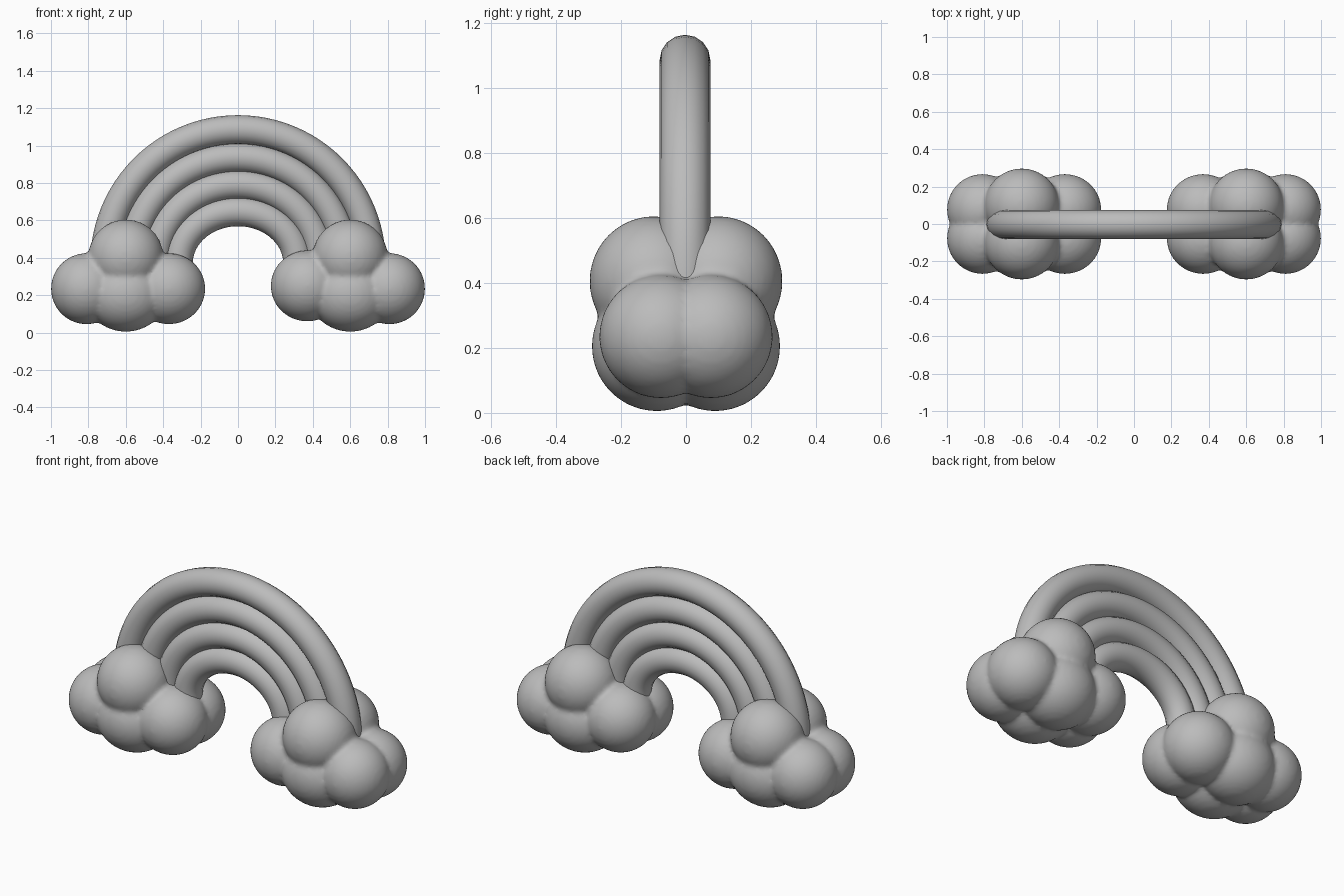
import bpy, bmesh, math
from mathutils import Matrix, Vector

cube = bpy.data.objects.get("Cube")
if cube:
    bpy.data.objects.remove(cube, do_unlink=True)

grey = bpy.data.materials.new("plain grey")
grey.use_nodes = True
color = (0.5, 0.5, 0.5, 1)
grey.diffuse_color = color
grey.node_tree.nodes["Principled BSDF"].inputs["Base Color"].default_value = color


def add_object(name, data):
    data.materials.append(grey)
    obj = bpy.data.objects.new(name, data)
    bpy.context.collection.objects.link(obj)
    return obj


# Cloud: pairs of overlapping puffs, front and back, fused into one soft skin
def cloud(name, side, inner_top):
    puffs = [  # x, y, z, then the three radii
        (0.81, 0.077, 0.235, 0.19, 0.19, 0.19),
        (0.37, 0.077, 0.235 + inner_top, 0.195, 0.19, 0.19),
        (0.60, 0.10, 0.405, 0.20, 0.197, 0.20),
        (0.60, 0.09, 0.205, 0.22, 0.20, 0.20),
    ]
    bm = bmesh.new()
    for x, y, z, *radii in puffs:
        for face in (-1, 1):
            place = Matrix.Translation((side * x, face * y, z))
            bmesh.ops.create_icosphere(bm, subdivisions=4, radius=1,
                                       matrix=place @ Matrix.Diagonal(Vector(radii)).to_4x4())
    mesh = bpy.data.meshes.new(name)
    bm.to_mesh(mesh)
    bm.free()
    obj = add_object(name, mesh)
    skin = obj.modifiers.new("fuse", 'REMESH')
    skin.mode = 'VOXEL'
    skin.voxel_size = 0.014
    skin.use_smooth_shade = True
    soft = obj.modifiers.new("soften", 'SMOOTH')
    soft.factor = 0.5
    soft.iterations = 4


cloud("left_cloud", 1, 0.015)
cloud("right_cloud", -1, 0)


# Rainbow band: half-ellipse path with a round section, feet buried in the clouds
def band(name, half_width, height, base=0.37, steps=48):
    curve = bpy.data.curves.new(name, 'CURVE')
    curve.dimensions = '3D'
    curve.bevel_depth = 0.078
    curve.bevel_resolution = 6
    curve.use_fill_caps = True
    path = curve.splines.new('POLY')
    points = [(half_width, base - 0.08)]
    for i in range(steps + 1):
        a = math.pi * i / steps
        points.append((half_width * math.cos(a), base + height * math.sin(a)))
    points.append((-half_width, base - 0.08))
    path.points.add(len(points) - 1)
    for point, (x, z) in zip(path.points, points):
        point.co = (x, -0.003, z, 1)
    path.use_smooth = True
    add_object(name, curve)


bands = [("outer_band", 0.712, 0.715), ("upper_middle_band", 0.57, 0.565),
         ("lower_middle_band", 0.44, 0.42), ("inner_band", 0.32, 0.277)]
for name, half_width, height in bands:
    band(name, half_width, height)
